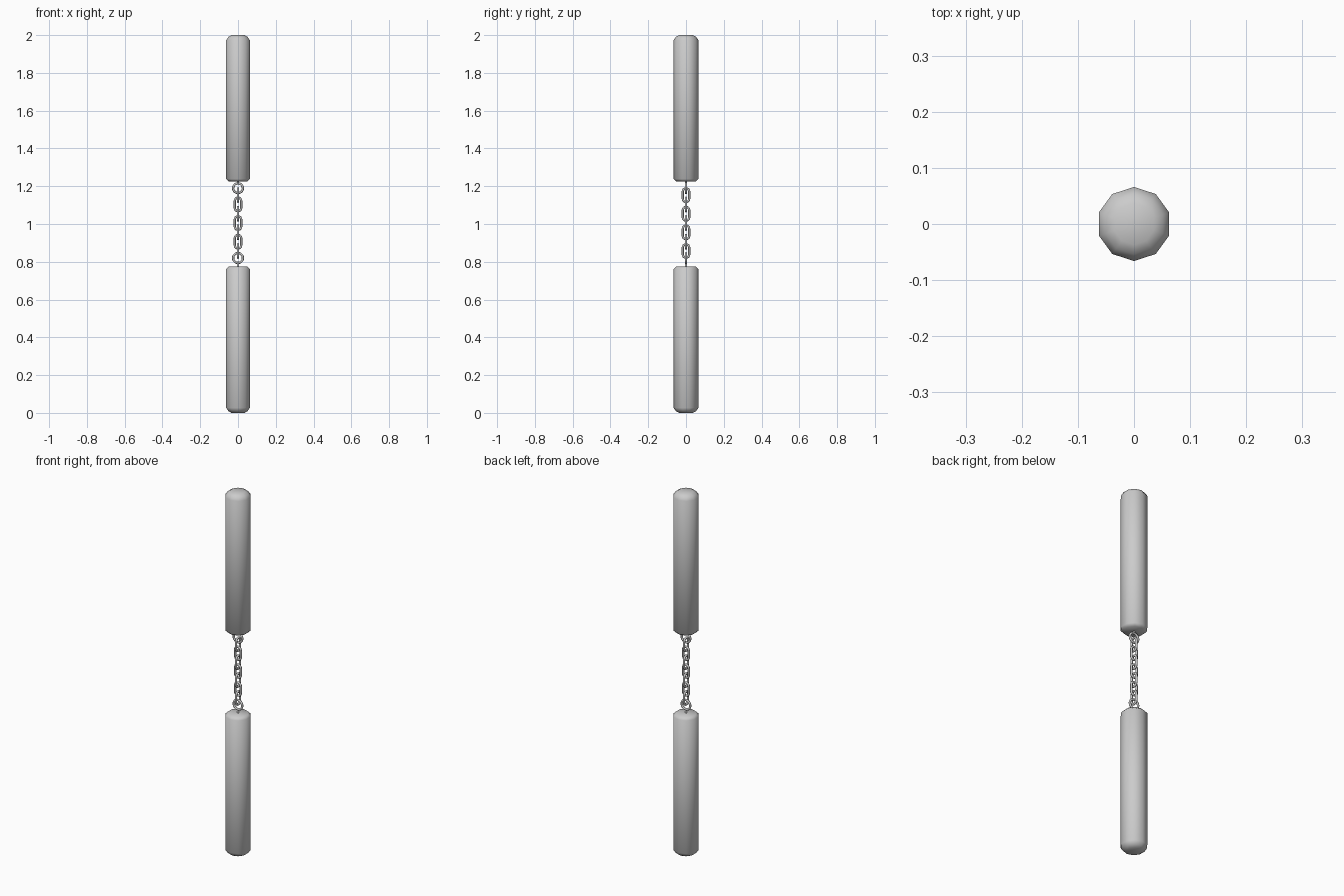
import bpy
import bmesh
from math import sin, cos, pi
from mathutils import Vector

cube = bpy.data.objects.get("Cube")
if cube:
    bpy.data.objects.remove(cube, do_unlink=True)

grey = bpy.data.materials.new("plain_grey")
grey.use_nodes = True
grey.diffuse_color = (0.6, 0.6, 0.6, 1)
grey.node_tree.nodes["Principled BSDF"].inputs["Base Color"].default_value = (0.6, 0.6, 0.6, 1)


def finish(bm, name):
    bmesh.ops.recalc_face_normals(bm, faces=bm.faces)
    mesh = bpy.data.meshes.new(name)
    for face in bm.faces:
        face.smooth = True
    bm.to_mesh(mesh)
    bm.free()
    mesh.materials.append(grey)
    obj = bpy.data.objects.new(name, mesh)
    bpy.context.collection.objects.link(obj)
    return obj


def bridge(bm, a, b):
    n = len(a)
    for i in range(n):
        j = (i + 1) % n
        bm.faces.new((a[i], a[j], b[j], b[i]))


def lathe(name, profile, sides):
    """Turned bar with flat caps; one corner points along y."""
    bm = bmesh.new()
    rings = []
    for r, z in profile:
        angles = [pi / 2 + 2 * pi * i / sides for i in range(sides)]
        rings.append([bm.verts.new((r * cos(a), r * sin(a), z)) for a in angles])
    for a, b in zip(rings, rings[1:]):
        bridge(bm, a, b)
    bm.faces.new(rings[0])
    bm.faces.new(rings[-1])
    return finish(bm, name)


def link(name, z, radius, straight, wire, turned, steps=8, sides=8):
    """Stadium-shaped loop of round wire standing in the xz plane."""
    bm = bmesh.new()
    rings = []
    for half, offset in ((0, straight / 2), (1, -straight / 2)):
        for i in range(steps + 1):
            if not straight and i == steps:
                continue
            a = pi * (half + i / steps)
            out = Vector((cos(a), 0, sin(a)))
            centre = out * radius + Vector((0, 0, offset))
            ring = []
            for k in range(sides):
                b = 2 * pi * k / sides
                ring.append(bm.verts.new(centre + wire * (out * cos(b) + Vector((0, sin(b), 0)))))
            rings.append(ring)
    for i, ring in enumerate(rings):
        bridge(bm, ring, rings[(i + 1) % len(rings)])
    obj = finish(bm, name)
    obj.location.z = z
    obj.rotation_euler.z = pi / 2 if turned else 0


# Handles: wide chamfer at the outer end, narrow one at the chain end
LENGTH = 0.775
profile = [(0.037, 0), (0.054, 0.010), (0.066, 0.027),
           (0.066, LENGTH - 0.013), (0.052, LENGTH)]
lathe("lower_handle", profile, 10)
lathe("upper_handle", [(r, 2 - z) for r, z in profile], 10)

# Chain: alternating links between two round end rings
MIDDLE = 1.005
for k in range(-3, 4):
    link(f"chain_link_{k + 4}", MIDDLE + k * 0.0493, 0.017, 0.038, 0.006, k % 2 == 1)

for name, side in (("lower", -1), ("upper", 1)):
    z = MIDDLE + side * 0.185
    link(f"{name}_end_ring", z, 0.026, 0, 0.006, False, steps=10)
    # Short pin joining the ring to its handle
    lathe(f"{name}_ring_pin", [(0.006, z + side * 0.026), (0.006, z + side * 0.06)], 8)
